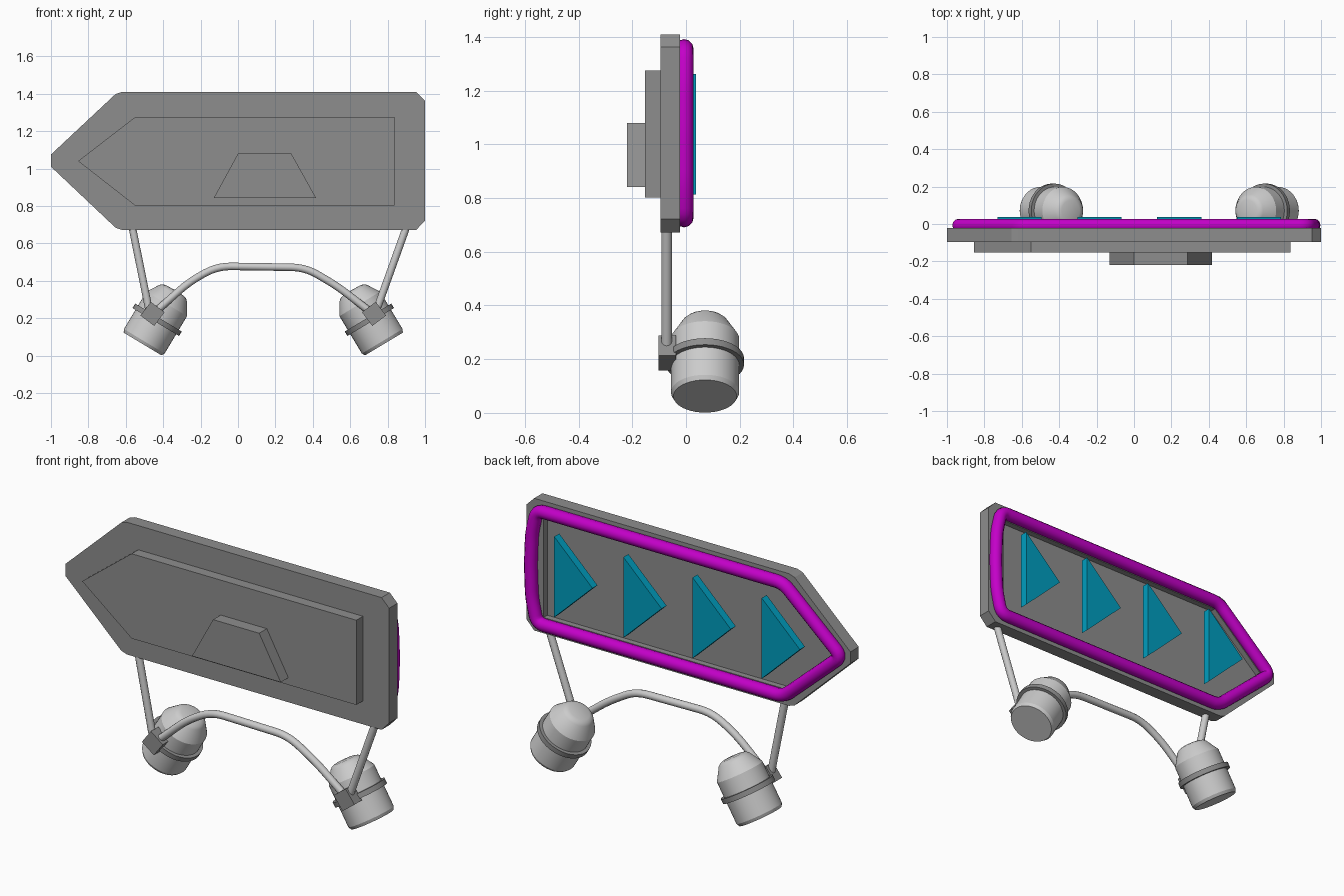
import bpy, bmesh, math
from mathutils import Vector, Matrix

if "Cube" in bpy.data.objects:
    bpy.data.objects.remove(bpy.data.objects["Cube"])


def material(name, rgb):
    m = bpy.data.materials.new(name)
    m.diffuse_color = (*rgb, 1)
    m.use_nodes = True
    m.node_tree.nodes["Principled BSDF"].inputs["Base Color"].default_value = m.diffuse_color
    return m


def add_object(name, bm, mat):
    bmesh.ops.recalc_face_normals(bm, faces=bm.faces)
    me = bpy.data.meshes.new(name)
    bm.to_mesh(me)
    bm.free()
    ob = bpy.data.objects.new(name, me)
    bpy.context.collection.objects.link(ob)
    me.materials.append(mat)
    return ob


def smooth(ob, angle=25):
    bpy.ops.object.select_all(action='DESELECT')
    ob.select_set(True)
    bpy.context.view_layer.objects.active = ob
    bpy.ops.object.shade_smooth_by_angle(angle=math.radians(angle))


def slab(name, pts, y0, y1, mat):
    """Extrude an XZ outline from y0 to y1."""
    bm = bmesh.new()
    face = bm.faces.new([bm.verts.new((x, y0, z)) for x, z in pts])
    ext = bmesh.ops.extrude_face_region(bm, geom=[face])
    vs = [g for g in ext['geom'] if isinstance(g, bmesh.types.BMVert)]
    bmesh.ops.translate(bm, vec=(0, y1 - y0, 0), verts=vs)
    return add_object(name, bm, mat)


def lathe(name, profile, mat, steps=40):
    """Spin an (r, z) profile around Z."""
    bm = bmesh.new()
    vs = [bm.verts.new((r, 0, z)) for r, z in profile]
    es = [bm.edges.new(p) for p in zip(vs, vs[1:])]
    bmesh.ops.spin(bm, geom=vs + es, axis=(0, 0, 1), cent=(0, 0, 0),
                   angle=2 * math.pi, steps=steps)
    bmesh.ops.remove_doubles(bm, verts=bm.verts, dist=1e-4)
    return add_object(name, bm, mat)


def fillet(pts, radius, closed, n=5):
    """Round the corners of a path with short quadratic curves."""
    out = []
    for i, p in enumerate(pts):
        if not closed and i in (0, len(pts) - 1):
            out.append(Vector(p))
            continue
        p, a, b = Vector(p), Vector(pts[i - 1]), Vector(pts[(i + 1) % len(pts)])
        a = p + (a - p).normalized() * radius
        b = p + (b - p).normalized() * radius
        for k in range(n + 1):
            t = k / n
            out.append(a * (1 - t) ** 2 + p * 2 * t * (1 - t) + b * t * t)
    return out


def tube(name, pts, y, r, mat, closed=False, corner=0.05):
    cu = bpy.data.curves.new(name, 'CURVE')
    cu.dimensions = '3D'
    cu.bevel_depth = r
    cu.bevel_resolution = 4
    cu.use_fill_caps = True
    path = fillet(pts, corner, closed)
    sp = cu.splines.new('POLY')
    sp.points.add(len(path) - 1)
    for q, p in zip(sp.points, path):
        q.co = (p.x, y, p.y, 1)
    sp.use_cyclic_u = closed
    sp.use_smooth = True
    cu.materials.append(mat)
    ob = bpy.data.objects.new(name, cu)
    bpy.context.collection.objects.link(ob)
    return ob


magenta = material("magenta_glow", (0.55, 0.0, 0.58))
teal = material("teal_glow", (0.0, 0.34, 0.52))
dark = material("dark_metal", (0.27, 0.27, 0.27))
light = material("light_metal", (0.8, 0.8, 0.8))

# Arrow-shaped sign board with a recess in its back
board = slab("sign_board", [
    (-1, 1.01), (-1, 1.075), (-0.655, 1.398), (-0.62, 1.41), (0.953, 1.41),
    (1, 1.363), (1, 0.722), (0.953, 0.672), (-0.62, 0.672), (-0.655, 0.684)],
    -0.095, -0.022, dark)
cutter = slab("recess_cutter", [
    (-0.9, 1.042), (-0.585, 1.322), (0.895, 1.322), (0.895, 0.76), (-0.585, 0.76)],
    -0.055, 0.1, dark)
cutter.hide_render = True
cutter.hide_viewport = True
cut = board.modifiers.new("recess", 'BOOLEAN')
cut.operation = 'DIFFERENCE'
cut.solver = 'EXACT'
cut.object = cutter

# Raised plates on the front
slab("front_plate", [(-0.855, 1.04), (-0.55, 1.275), (0.838, 1.275),
                     (0.838, 0.802), (-0.55, 0.802)], -0.153, -0.094, dark)
slab("front_housing", [(-0.13, 0.842), (0, 1.08), (0.285, 1.08), (0.418, 0.842)],
     -0.22, -0.152, dark)

# Glowing tube border, partly sunk into the board
tube("border_tube", [(-0.955, 1.042), (-0.598, 1.357), (0.925, 1.357),
                     (0.956, 1.22), (0.963, 1.042), (0.956, 0.864),
                     (0.925, 0.726), (-0.598, 0.726)],
     -0.007, 0.035, magenta, closed=True, corner=0.045)

# Four direction arrows
for i in range(4):
    x = -0.73 + 0.427 * i
    slab(f"direction_arrow_{i + 1}", [(x, 1.038), (x + 0.236, 1.263), (x + 0.236, 0.813)],
         -0.006, 0.038, teal)

# Tilted thrusters, each with a band and a mounting block
for side, s in (("left", 1), ("right", -1)):
    place = (Matrix.Translation((0.135 - s * 0.645, 0.071, 0.062))
             @ Matrix.Rotation(s * math.radians(31), 4, 'Y'))
    body = lathe(f"{side}_thruster", [
        (0, 0), (0.118, 0), (0.127, 0.017), (0.127, 0.25), (0.086, 0.317),
        (0.074, 0.328), (0.056, 0.334), (0, 0.336)], light)
    band = lathe(f"{side}_thruster_band", [
        (0.12, 0.137), (0.145, 0.137), (0.145, 0.165), (0.12, 0.165), (0.12, 0.137)], dark)
    for ob in (body, band):
        ob.matrix_world = place
        smooth(ob)
    h = 0.046
    block = slab(f"{side}_mount_block", [(-h, -h), (h, -h), (h, h), (-h, h)],
                 -0.103, -0.037, dark)
    block.matrix_world = (Matrix.Translation((0.135 - s * 0.592, 0, 0.223))
                          @ Matrix.Rotation(s * math.radians(37), 4, 'Y'))

# Support rods
tube("left_strut", [(-0.568, 0.7), (-0.474, 0.235)], -0.072, 0.02, light)
tube("right_strut", [(0.905, 0.7), (0.738, 0.235)], -0.072, 0.02, light)
tube("cross_rod", [(-0.44, 0.235), (-0.26, 0.395), (-0.11, 0.478), (0.36, 0.471),
                   (0.53, 0.372), (0.71, 0.232)], -0.072, 0.02, light, corner=0.075)
